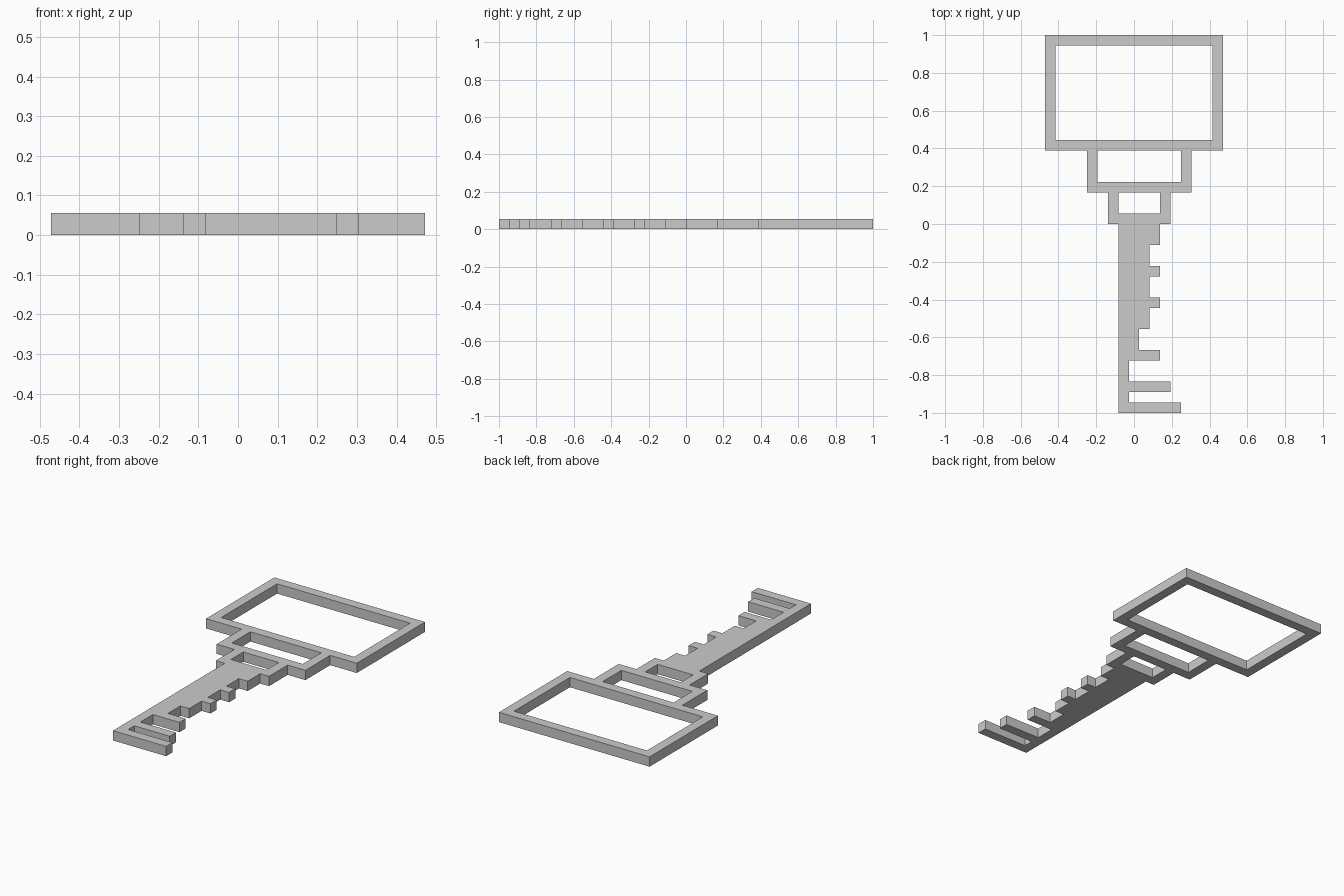
import bpy

if "Cube" in bpy.data.objects:
    bpy.data.objects.remove(bpy.data.objects["Cube"])

U = 1 / 18  # the whole key sits on a square grid, one bar wide

def add_loop(curve, points):
    spline = curve.splines.new('POLY')
    spline.points.add(len(points) - 1)
    for p, (x, y) in zip(spline.points, points):
        p.co = (x * U, y * U, 0, 1)
    spline.use_cyclic_u = True

def rect(x0, x1, y0, y1):
    return [(x0, y0), (x1, y0), (x1, y1), (x0, y1)]

# Blade teeth: (right edge x, lower y) of each step going down from y = 0
steps = [(2.5, -2), (1.5, -4), (2.5, -5), (1.5, -7), (2.5, -8), (1.5, -10),
         (0.5, -12), (2.5, -13), (-0.5, -15), (3.5, -16), (-0.5, -17), (4.5, -18)]
teeth, top = [], 0
for x, low in steps:
    teeth += [(x, top), (x, low)]
    top = low

# Outline: bow and stepped collars on the right, teeth, then back up the left
right = [(8.5, 18), (8.5, 7), (5.5, 7), (5.5, 3), (3.5, 3), (3.5, 0)]
left = [(-1.5, -18), (-1.5, 0), (-2.5, 0), (-2.5, 3), (-4.5, 3), (-4.5, 7),
        (-8.5, 7), (-8.5, 18)]

curve = bpy.data.curves.new("key", 'CURVE')
curve.dimensions = '2D'
curve.fill_mode = 'BOTH'
curve.extrude = U / 2
add_loop(curve, right + teeth + left)

# Openings in the bow and the two collars
for hole in (rect(-7.5, 7.5, 8, 17), rect(-3.5, 4.5, 4, 7), rect(-1.5, 2.5, 1, 3)):
    add_loop(curve, hole)

key = bpy.data.objects.new("key", curve)
key.location.z = U / 2
bpy.context.collection.objects.link(key)

# Turn the extruded profile into a flat-shaded mesh
bpy.context.view_layer.objects.active = key
key.select_set(True)
bpy.ops.object.convert(target='MESH')
bpy.ops.object.shade_flat()
